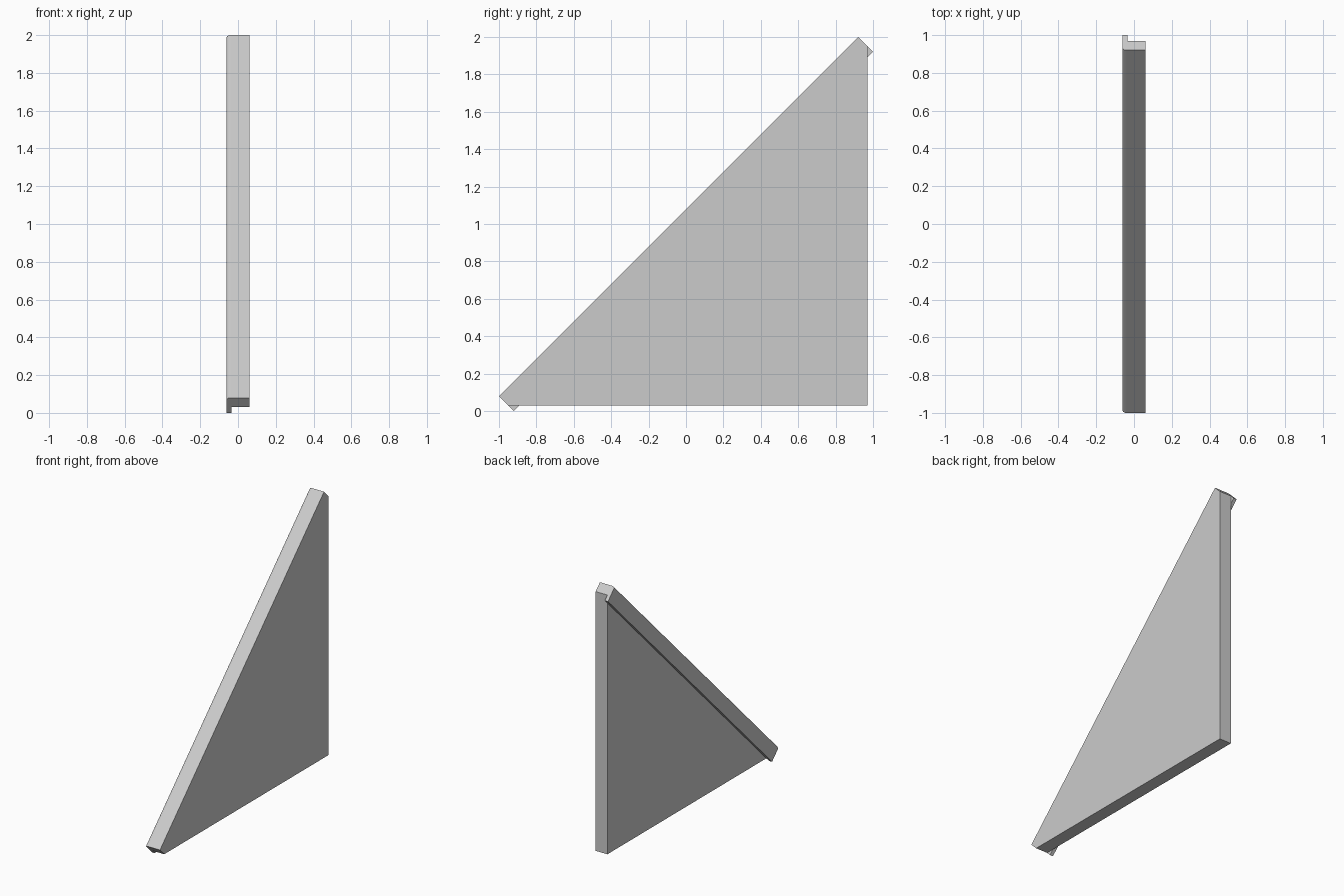
import bpy, bmesh, math
from mathutils import Vector

if "Cube" in bpy.data.objects:
    bpy.data.objects.remove(bpy.data.objects["Cube"])


def extrude_part(name, points, direction):
    """Solid made by sweeping a closed planar profile along a vector."""
    bm = bmesh.new()
    face = bm.faces.new([bm.verts.new(p) for p in points])
    ext = bmesh.ops.extrude_face_region(bm, geom=[face], use_keep_orig=True)
    moved = [g for g in ext["geom"] if isinstance(g, bmesh.types.BMVert)]
    bmesh.ops.translate(bm, verts=moved, vec=direction)
    bmesh.ops.recalc_face_normals(bm, faces=bm.faces)
    mesh = bpy.data.meshes.new(name)
    bm.to_mesh(mesh)
    bm.free()
    obj = bpy.data.objects.new(name, mesh)
    bpy.context.collection.objects.link(obj)
    return obj


X_OUT, X_STEP, X_BACK = -0.061, -0.035, 0.061
LOW, HIGH = Vector((0, -1, 0.08)), Vector((0, 0.92, 2))

# triangular panel with clipped tips
outline = [(-1, 0.08), (0.92, 2), (0.97, 1.95), (0.97, 0.03), (-0.95, 0.03)]
extrude_part("triangular_panel", [(X_STEP, y, z) for y, z in outline],
             Vector((X_BACK - X_STEP, 0, 0)))

# raised trim along the sloping edge, with a rounded outer corner
radius, depth = 0.02, 0.08 * math.sqrt(2)
profile = [(X_STEP, depth), (X_STEP, 0)]
for i in range(7):
    a = math.pi / 2 * i / 6
    profile.append((X_OUT + radius * (1 - math.sin(a)),
                    radius * (1 - math.cos(a))))
profile.append((X_OUT, depth))
inward = Vector((0, 1, -1)).normalized()
trim = extrude_part("sloping_trim",
                    [LOW + inward * d + Vector((x, 0, 0)) for x, d in profile],
                    HIGH - LOW)
bpy.context.view_layer.objects.active = trim
trim.select_set(True)
bpy.ops.object.shade_smooth_by_angle(angle=math.radians(30))
